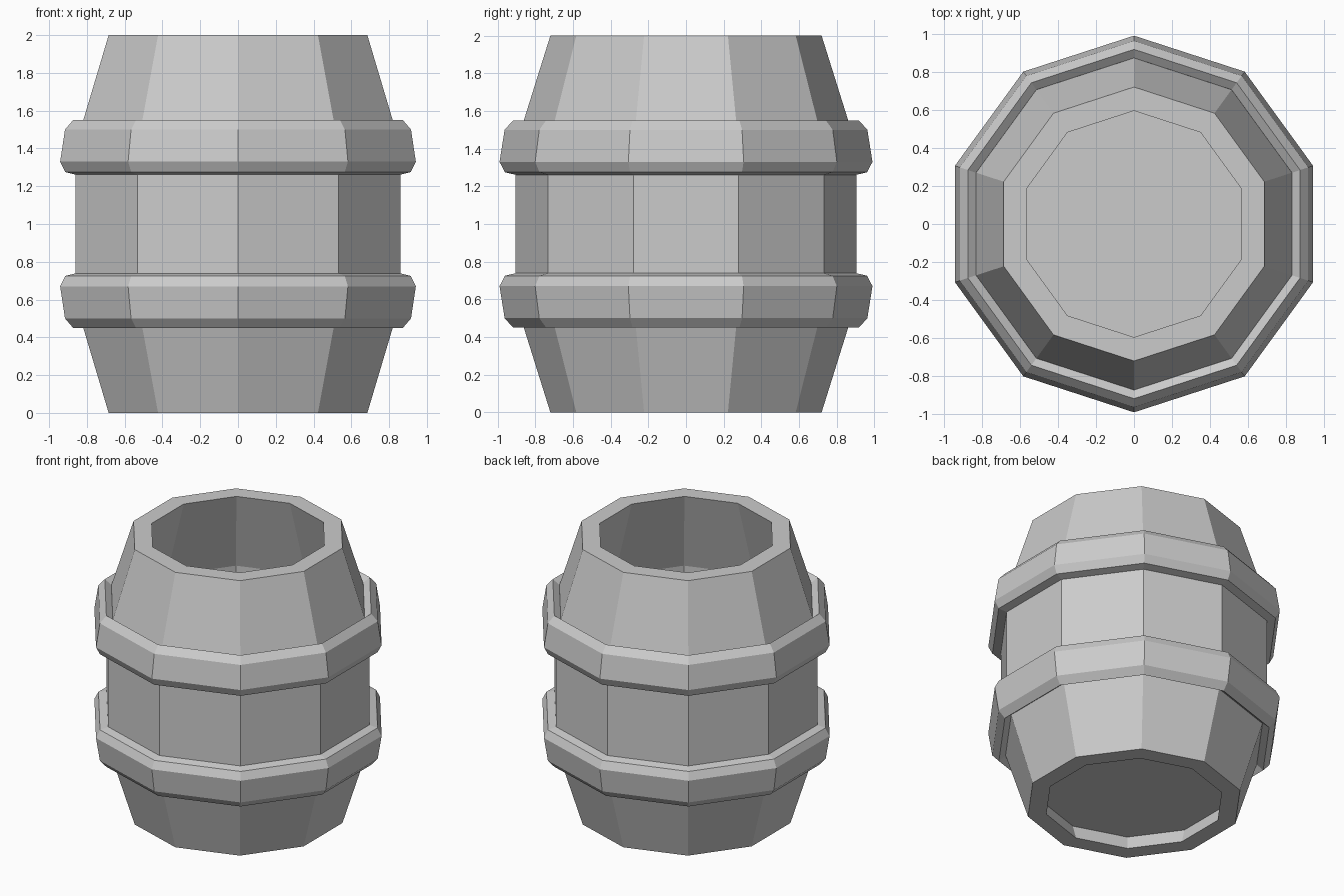
import bpy, bmesh, math

SIDES = 10

if "Cube" in bpy.data.objects:
    bpy.data.objects.remove(bpy.data.objects["Cube"], do_unlink=True)

grey = bpy.data.materials.new("plain_grey")
grey.use_nodes = True
colour = (0.6, 0.6, 0.6, 1)
grey.diffuse_color = colour
grey.node_tree.nodes["Principled BSDF"].inputs["Base Color"].default_value = colour


def lathe(name, profile):
    """Spin a closed (radius, height) outline into a flat-sided ring, corners on the y axis."""
    bm = bmesh.new()
    rings = []
    for i in range(SIDES):
        a = math.tau * i / SIDES + math.pi / 2
        rings.append([bm.verts.new((r * math.cos(a), r * math.sin(a), z)) for r, z in profile])
    n = len(profile)
    for i in range(SIDES):
        here, there = rings[i], rings[(i + 1) % SIDES]
        for j in range(n):
            k = (j + 1) % n
            bm.faces.new((here[j], there[j], there[k], here[k]))
    return finish(name, bm)


def finish(name, bm):
    bmesh.ops.recalc_face_normals(bm, faces=bm.faces)
    mesh = bpy.data.meshes.new(name)
    bm.to_mesh(mesh)
    bm.free()
    mesh.materials.append(grey)
    obj = bpy.data.objects.new(name, mesh)
    bpy.context.collection.objects.link(obj)
    return obj


# Hollow barrel wall: outside from bottom to top, then inside back down
outer = [(0.72, 0), (0.905, 0.59), (0.905, 1.41), (0.72, 2)]
inner = [(r - 0.125, z) for r, z in reversed(outer)]
lathe("barrel_wall", outer + inner)

# Two raised hoops centred on the bends of the wall, mirrored about mid height
hoop = [(0.873, 1.515), (0.918, 1.55), (0.963, 1.5), (0.99, 1.33),
        (0.962, 1.275), (0.9, 1.26), (0.86, 1.4)]
lathe("upper_hoop", hoop)
lathe("lower_hoop", [(r, 2 - z) for r, z in hoop])

# Recessed floor board
bm = bmesh.new()
bmesh.ops.create_cone(bm, cap_ends=True, segments=SIDES, radius1=0.64, radius2=0.65, depth=0.04)
spin = math.pi / 2 - max(math.atan2(v.co.y, v.co.x) for v in bm.verts if v.co.x > 0.01)
for v in bm.verts:
    v.co.z += 0.125
floor = finish("floor_board", bm)
floor.rotation_euler.z = spin
